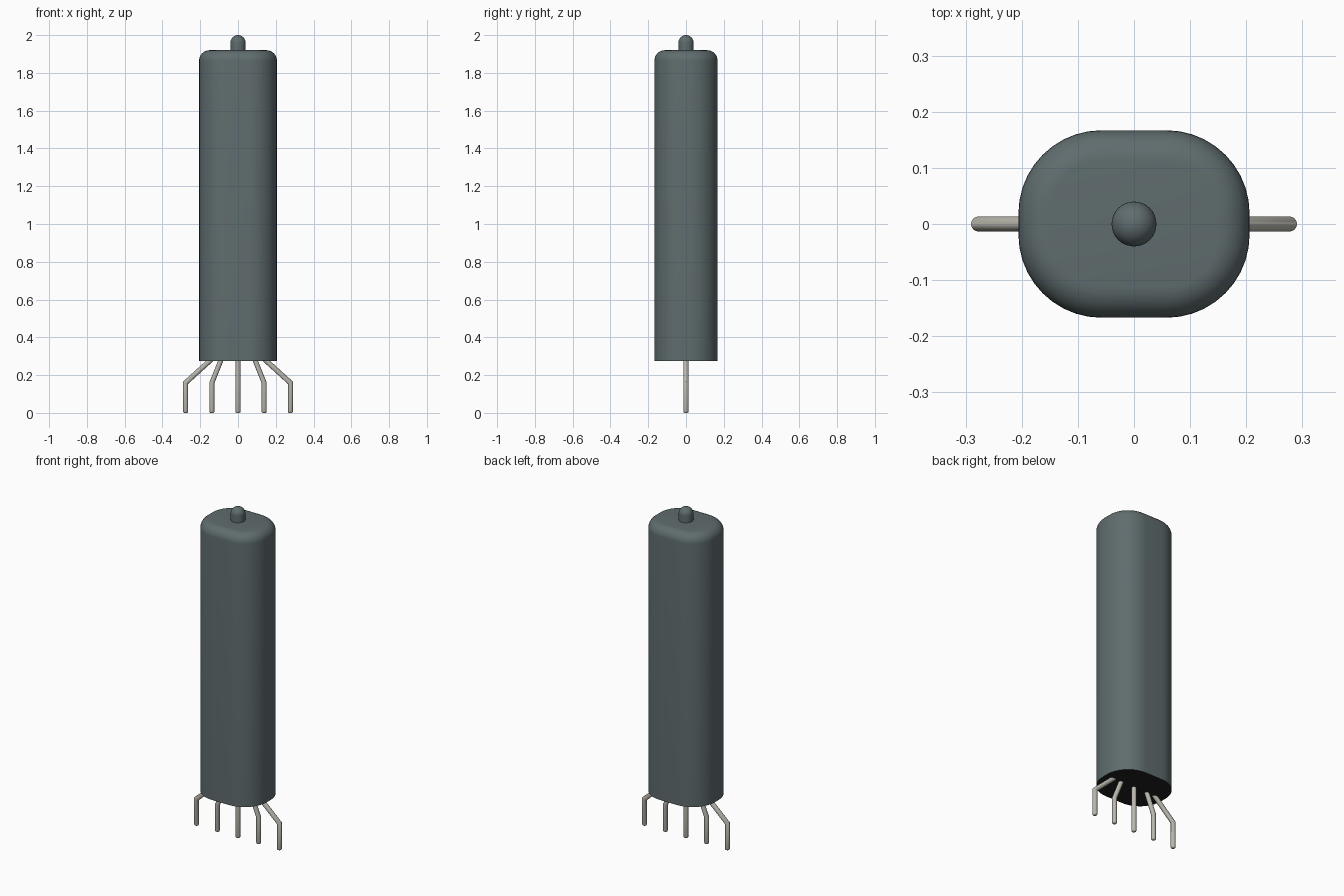
import bpy, bmesh, math
from mathutils import Vector

cube = bpy.data.objects.get("Cube")
if cube:
    bpy.data.objects.remove(cube, do_unlink=True)


def material(name, rgb, rough=0.6):
    m = bpy.data.materials.new(name)
    m.use_nodes = True
    m.diffuse_color = (*rgb, 1)
    bsdf = m.node_tree.nodes["Principled BSDF"]
    bsdf.inputs["Base Color"].default_value = (*rgb, 1)
    bsdf.inputs["Roughness"].default_value = rough
    return m


slate = material("slate grey", (0.115, 0.15, 0.155))
black = material("base black", (0.015, 0.015, 0.015))
metal = material("lead metal", (0.49, 0.48, 0.42))


def loft(name, rings, mats):
    """Skin a stack of equal-length rings and cap both ends."""
    bm = bmesh.new()
    loops = [[bm.verts.new(p) for p in ring] for ring in rings]
    n = len(loops[0])
    for low, high in zip(loops, loops[1:]):
        for i in range(n):
            j = (i + 1) % n
            bm.faces.new((low[i], low[j], high[j], high[i]))
    base = bm.faces.new(loops[0][::-1])
    base.material_index = len(mats) - 1
    bm.faces.new(loops[-1])
    bmesh.ops.recalc_face_normals(bm, faces=bm.faces)
    mesh = bpy.data.meshes.new(name)
    bm.to_mesh(mesh)
    bm.free()
    for m in mats:
        mesh.materials.append(m)
    ob = bpy.data.objects.new(name, mesh)
    bpy.context.collection.objects.link(ob)
    bpy.ops.object.select_all(action='DESELECT')
    ob.select_set(True)
    bpy.context.view_layer.objects.active = ob
    bpy.ops.object.shade_smooth_by_angle(angle=math.radians(40))
    return ob


def rounded_ring(hx, hy, r, z, steps=10):
    """Rounded rectangle outline at height z."""
    ring = []
    for q, (sx, sy) in enumerate(((1, 1), (-1, 1), (-1, -1), (1, -1))):
        for k in range(steps + 1):
            a = (q + k / steps) * math.pi / 2
            ring.append((sx * (hx - r) + r * math.cos(a),
                         sy * (hy - r) + r * math.sin(a), z))
    return ring


def round_ring(r, z, n=32):
    return [(r * math.cos(math.tau * i / n), r * math.sin(math.tau * i / n), z)
            for i in range(n)]


# Glass envelope: straight walls with a rolled top edge
HX, HY, CORNER, FILLET, BOTTOM, TOP = 0.206, 0.167, 0.148, 0.055, 0.275, 1.92
body = [rounded_ring(HX, HY, CORNER, BOTTOM)]
for k in range(9):
    a = k / 8 * math.pi / 2
    inset = FILLET * (1 - math.cos(a))
    body.append(rounded_ring(HX - inset, HY - inset, CORNER - inset,
                             TOP - FILLET + FILLET * math.sin(a)))
loft("envelope", body, [slate, black])

# Domed sealing tip
TIP = 0.04
tip = [round_ring(TIP, TOP - 0.01)]
for k in range(10):
    a = k / 10 * math.pi / 2
    tip.append(round_ring(TIP * math.cos(a), 2 - TIP + TIP * math.sin(a)))
tip.append(round_ring(0.001, 2))
loft("sealing_tip", tip, [slate])


# Wire leads: upright foot, mitred bend, slanted upper run into the base
def lead(name, foot_x, root_x, r=0.0135, n=16):
    foot, bend = Vector((foot_x, 0, 0)), Vector((foot_x, 0, 0.16))
    root = Vector((root_x, 0, BOTTOM))
    slant = (root - bend).normalized()
    miter = (slant + Vector((0, 0, 1))).normalized()

    def section(centre, along, normal, radius):
        # Project a level circle along the wire onto the cutting plane
        side = Vector((along.z, 0, -along.x))
        ring = []
        for i in range(n):
            a = math.tau * i / n
            p = side * radius * math.cos(a) + Vector((0, radius * math.sin(a), 0))
            ring.append(centre + p - along * (p.dot(normal) / along.dot(normal)))
        return ring

    up = Vector((0, 0, 1))
    rings = [section(foot, up, up, r * 0.6),
             section(foot + up * 0.003, up, up, r * 0.88),
             section(foot + up * 0.008, up, up, r),
             section(bend, up, miter, r),
             section(root + slant * 0.02, slant, slant, r)]
    loft(name, rings, [metal])


lead("centre_lead", 0, 0)
for side, s in (("left", 1), ("right", -1)):
    lead(side + "_inner_lead", s * 0.138, s * 0.092)
    lead(side + "_outer_lead", s * 0.277, s * 0.15)
